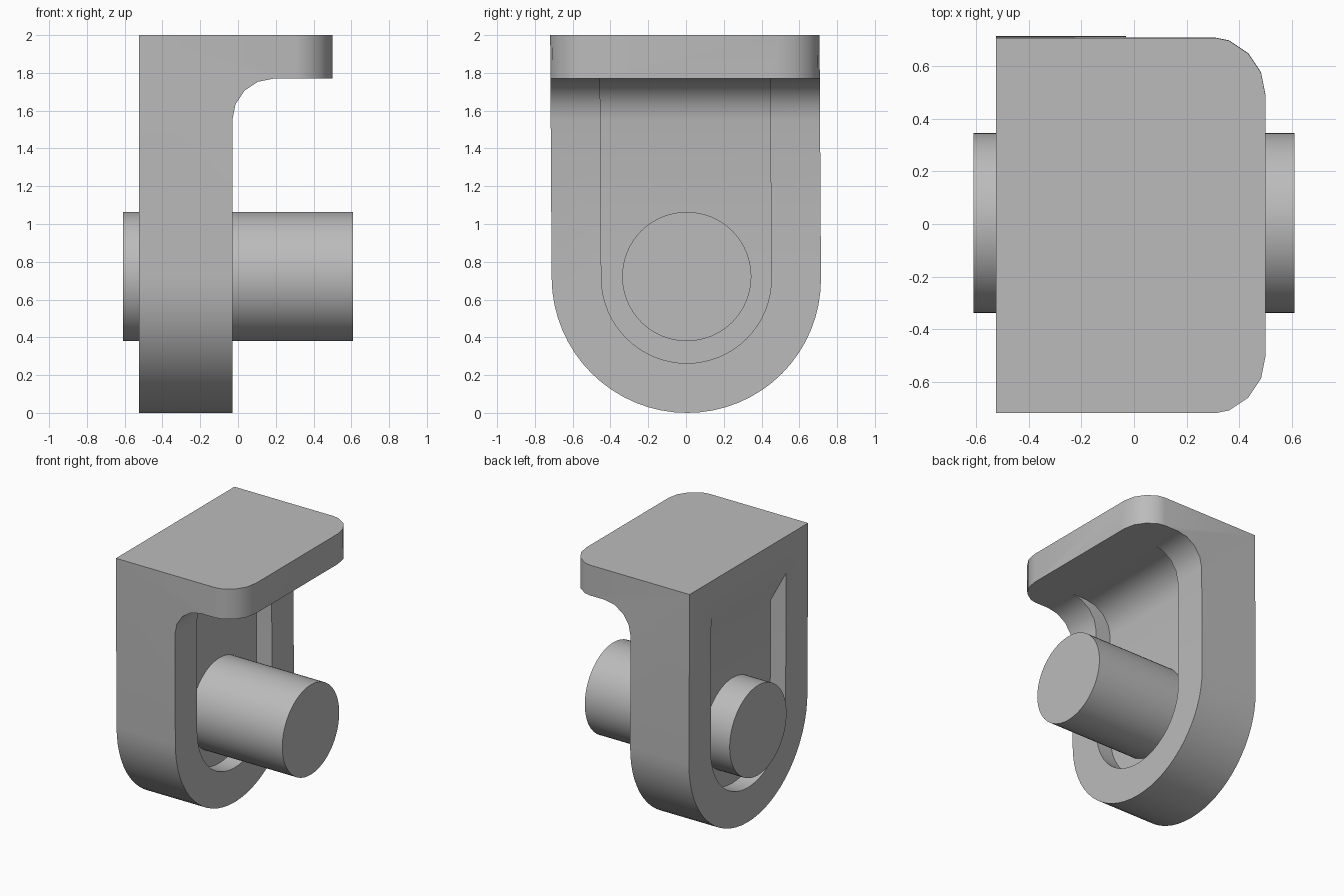
import bpy
import bmesh
from math import cos, sin, pi, radians
from mathutils import Vector

cube = bpy.data.objects.get("Cube")
if cube:
    bpy.data.objects.remove(cube, do_unlink=True)

grey = bpy.data.materials.new("plain_grey")
grey.use_nodes = True
colour = (0.5, 0.5, 0.5, 1)
grey.diffuse_color = colour
grey.node_tree.nodes["Principled BSDF"].inputs["Base Color"].default_value = colour


def arc(centre, radius, start, end, steps):
    """Points on a circular arc, angles in degrees."""
    turns = [radians(start + (end - start) * i / steps) for i in range(steps + 1)]
    return [(centre[0] + radius * cos(t), centre[1] + radius * sin(t)) for t in turns]


def prism(name, points, axis, low, high, corner=0):
    """Extrude a closed profile along x (points are y, z) or y (points are x, z)."""
    bm = bmesh.new()
    place = (lambda p: (low, p[0], p[1])) if axis == "x" else (lambda p: (p[0], low, p[1]))
    face = bm.faces.new([bm.verts.new(place(p)) for p in points])
    moved = bmesh.ops.extrude_face_region(bm, geom=[face])["geom"]
    step = Vector((high - low, 0, 0) if axis == "x" else (0, high - low, 0))
    bmesh.ops.translate(bm, vec=step, verts=[v for v in moved if isinstance(v, bmesh.types.BMVert)])
    # Round the outer upright corners of the shelf
    if corner:
        edge_x = max(v.co.x for v in bm.verts)
        upright = [e for e in bm.edges if all(abs(v.co.x - edge_x) < 1e-5 for v in e.verts)
                   and abs(e.verts[0].co.y - e.verts[1].co.y) < 1e-5]
        bmesh.ops.bevel(bm, geom=upright, offset=corner, segments=4, profile=0.5, affect="EDGES")
    # Slight sideways lean shared by the whole bracket
    for v in bm.verts:
        v.co.y += 0.006 * (1 - v.co.z)
    bmesh.ops.recalc_face_normals(bm, faces=bm.faces)
    mesh = bpy.data.meshes.new(name)
    bm.to_mesh(mesh)
    bm.free()
    obj = bpy.data.objects.new(name, mesh)
    bpy.context.collection.objects.link(obj)
    obj.data.materials.append(grey)
    return obj


def combine(obj, tool, operation):
    """Apply a boolean and discard the tool."""
    mod = obj.modifiers.new(operation, "BOOLEAN")
    mod.operation, mod.object, mod.solver = operation, tool, "EXACT"
    bpy.context.view_layer.objects.active = obj
    bpy.ops.object.modifier_apply(modifier=mod.name)
    bpy.data.objects.remove(tool, do_unlink=True)


def u_shape(name, half_width):
    """Upright tongue with a half-round bottom."""
    points = [(-half_width, 2.3)] + arc((0, 0.713), half_width, 180, 360, 32) + [(half_width, 2.3)]
    return prism(name, points, "x", -1, 1)


def smooth(obj):
    bpy.ops.object.select_all(action="DESELECT")
    obj.select_set(True)
    bpy.context.view_layer.objects.active = obj
    bpy.ops.object.shade_smooth_by_angle(angle=radians(30))


# Bracket body: upright with a shelf and a rounded inner corner
back, front, under, fillet = -0.525, -0.03, 1.77, 0.22
body = [(back, -0.1), (front, -0.1)]
body += arc((front + fillet, under - fillet), fillet, 180, 90, 4)
body += [(0.5, under), (0.5, 2), (back, 2)]
bracket = prism("bracket", body, "y", -0.72, 0.72, corner=0.225)
combine(bracket, u_shape("outline", 0.713), "INTERSECT")

# Front pocket, with its floor curving into the shelf
floor = front - 0.13
pocket = [(0.6, 0), (floor, 0)]
pocket += arc((floor + fillet, under - fillet), fillet, 180, 90, 4) + [(0.6, under)]
front_pocket = prism("front_pocket", pocket, "y", -0.8, 0.8)
combine(front_pocket, u_shape("front_slot", 0.45), "INTERSECT")
combine(bracket, front_pocket, "DIFFERENCE")

# Back pocket, with a ramp at the top
floor = back + 0.13
pocket = [(-0.7, 0), (floor, 0), (floor, 1.48), (back, 1.72), (-0.7, 1.72)]
back_pocket = prism("back_pocket", pocket, "y", -0.8, 0.8)
combine(back_pocket, u_shape("back_slot", 0.45), "INTERSECT")
combine(bracket, back_pocket, "DIFFERENCE")
smooth(bracket)

# Round pin through the web
bpy.ops.mesh.primitive_cylinder_add(vertices=64, radius=0.342, depth=1.22,
                                    location=(0, 0.004, 0.722), rotation=(0, pi / 2, 0))
pin = bpy.context.object
pin.name = "pin"
pin.data.materials.append(grey)
smooth(pin)
